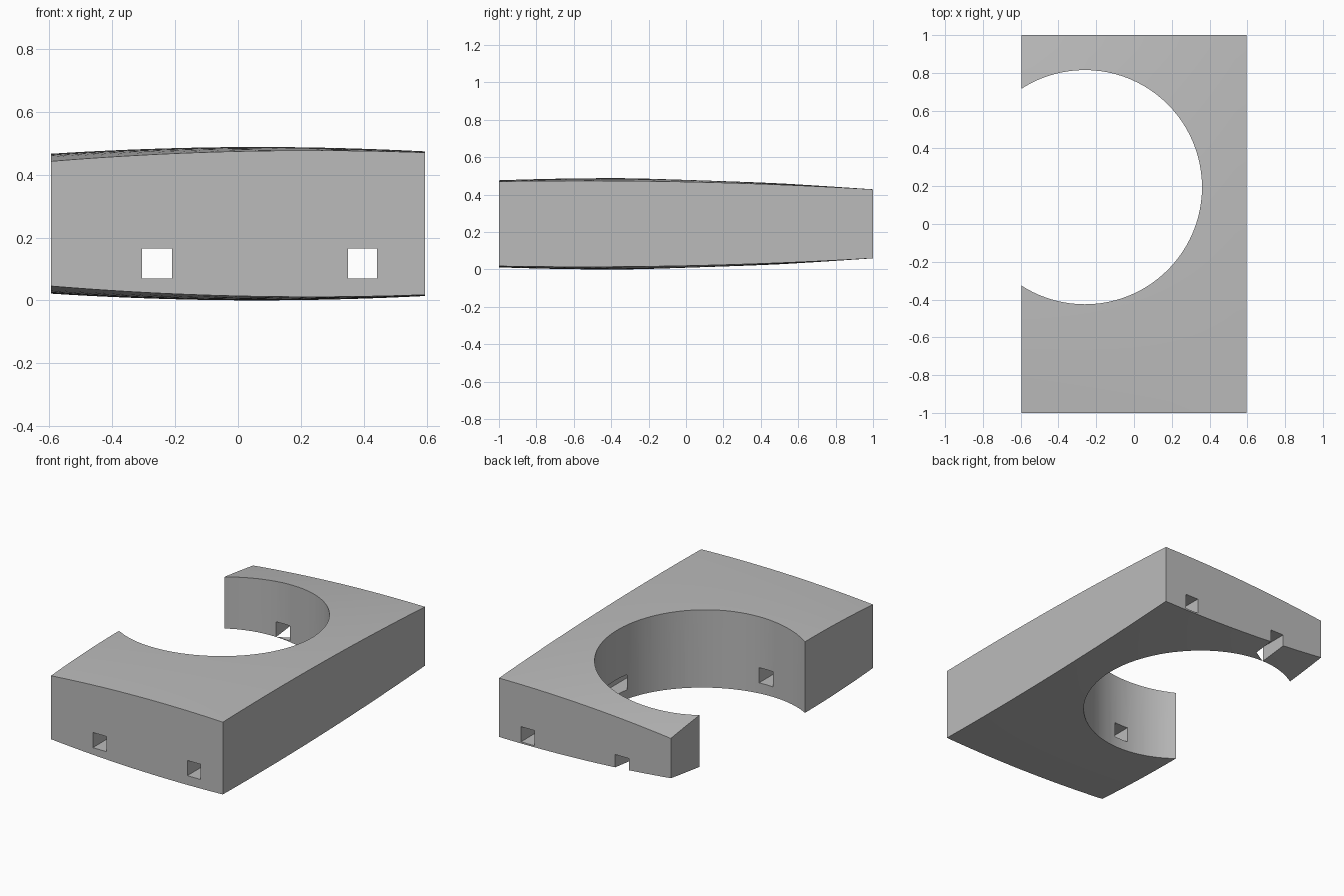
import bpy, bmesh, math
from mathutils import Matrix

if "Cube" in bpy.data.objects:
    bpy.data.objects.remove(bpy.data.objects["Cube"], do_unlink=True)

HALF_X, HALF_Y, HEIGHT = 0.595, 1.0, 0.488

grey = bpy.data.materials.new("plain grey")
grey.use_nodes = True
COLOUR = (0.5, 0.5, 0.5, 1)
grey.diffuse_color = COLOUR
grey.node_tree.nodes["Principled BSDF"].inputs["Base Color"].default_value = COLOUR


def sag(x, y):
    """Drop of the bulged skin below its crown; tighter curve on the -x side."""
    t = (x + 0.6) / 1.2
    left = 0.017 + 0.021 * y + 0.019 * y * y
    right = 0.025 + 0.037 * y + 0.055 * y * y
    return 0.003 + right + (left - right) * t - 0.05 * (0.36 - x * x)


def make_object(name, bm):
    bmesh.ops.recalc_face_normals(bm, faces=bm.faces)
    mesh = bpy.data.meshes.new(name)
    bm.to_mesh(mesh)
    bm.free()
    mesh.materials.append(grey)
    obj = bpy.data.objects.new(name, mesh)
    bpy.context.collection.objects.link(obj)
    return obj


def box_cutter(name, x0, x1, z0, z1):
    bm = bmesh.new()
    bmesh.ops.create_cube(bm, size=1, matrix=Matrix.Translation(
        ((x0 + x1) / 2, 0, (z0 + z1) / 2)) @ Matrix.Diagonal((x1 - x0, 2.4, z1 - z0, 1)))
    return make_object(name, bm)


# Block with mirrored bulging top and bottom
bm = bmesh.new()
bmesh.ops.create_grid(bm, x_segments=20, y_segments=32, size=1)
for v in bm.verts:
    v.co.x *= HALF_X
    v.co.y *= HALF_Y
    v.co.z = sag(v.co.x, v.co.y)
ext = bmesh.ops.extrude_face_region(bm, geom=bm.faces[:], use_keep_orig=True)
for v in ext["geom"]:
    if isinstance(v, bmesh.types.BMVert):
        v.co.z = HEIGHT - v.co.z
block = make_object("curved_block", bm)

# Round opening that breaks through the -x side
bm = bmesh.new()
bmesh.ops.create_cone(bm, cap_ends=True, segments=96, radius1=0.62, radius2=0.62,
                      depth=2, matrix=Matrix.Translation((-0.26, 0.195, 0.25)))
cutters = [make_object("round_cutter", bm)]

# Square channels running front to back
cutters.append(box_cutter("right_channel_cutter", -0.305, -0.21, 0.07, 0.165))
cutters.append(box_cutter("left_channel_cutter", 0.35, 0.442, 0.07, 0.165))

bpy.context.view_layer.objects.active = block
block.select_set(True)
for cutter in cutters:
    cutter.hide_render = True
    mod = block.modifiers.new("cut", "BOOLEAN")
    mod.operation = "DIFFERENCE"
    mod.solver = "EXACT"
    mod.object = cutter
    bpy.ops.object.modifier_apply(modifier=mod.name)
    bpy.data.objects.remove(cutter, do_unlink=True)

bpy.ops.object.shade_smooth_by_angle(angle=math.radians(30))
